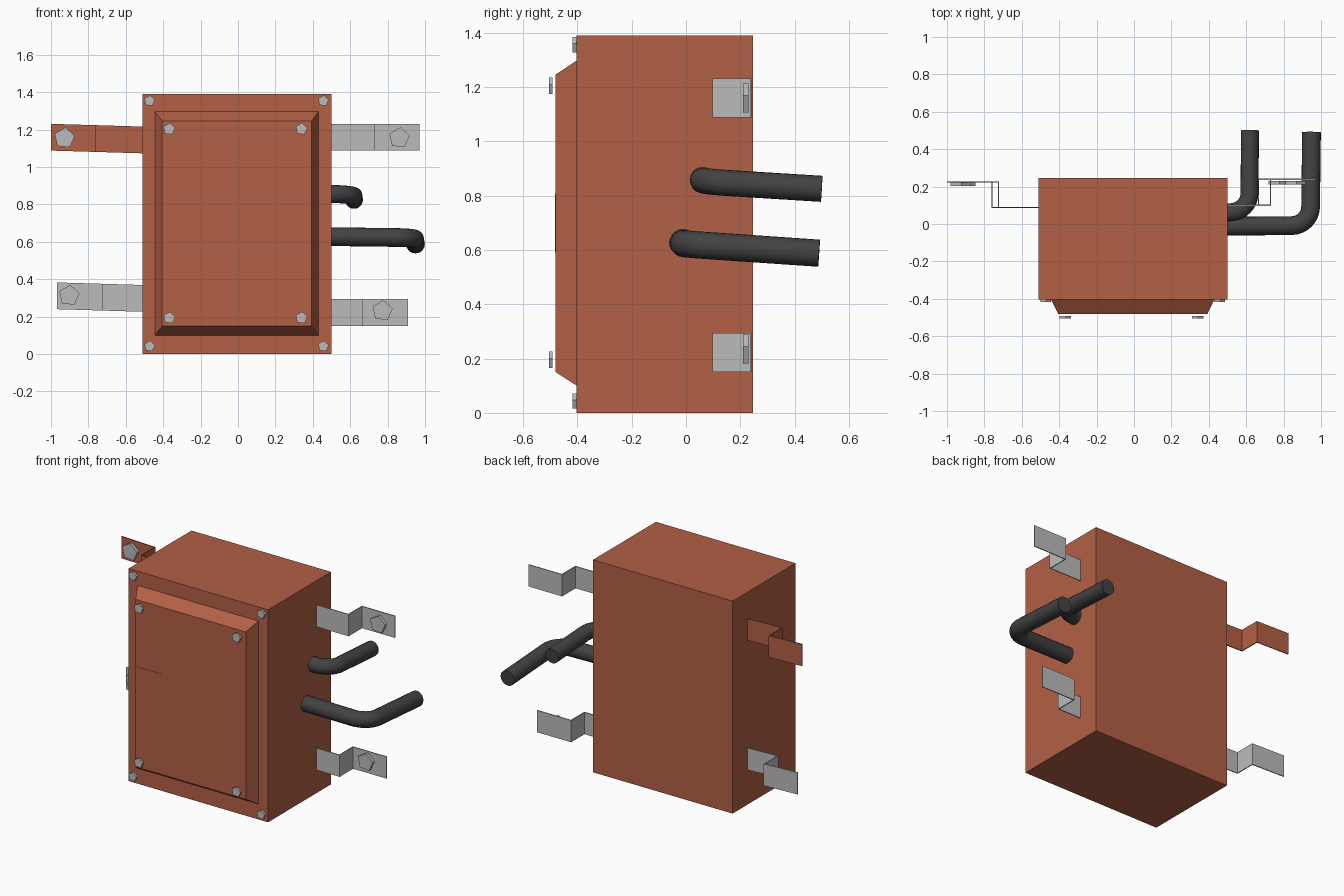
import bpy, bmesh, math
from mathutils import Vector, Matrix

if "Cube" in bpy.data.objects:
    bpy.data.objects.remove(bpy.data.objects["Cube"])


def material(name, rgb):
    m = bpy.data.materials.new(name)
    m.diffuse_color = (*rgb, 1)
    m.use_nodes = True
    m.node_tree.nodes["Principled BSDF"].inputs["Base Color"].default_value = m.diffuse_color
    return m


RUST = material("rust_red", (0.45, 0.115, 0.06))
STEEL = material("light_steel", (0.50, 0.50, 0.50))
RUBBER = material("dark_rubber", (0.055, 0.055, 0.055))


def finish(name, bm, mat):
    bmesh.ops.recalc_face_normals(bm, faces=bm.faces)
    me = bpy.data.meshes.new(name)
    bm.to_mesh(me)
    bm.free()
    me.materials.append(mat)
    ob = bpy.data.objects.new(name, me)
    bpy.context.collection.objects.link(ob)
    return ob


def loft(name, rings, mat):
    """Solid joining two matching outlines."""
    bm = bmesh.new()
    a, b = [[bm.verts.new(p) for p in ring] for ring in rings]
    n = len(a)
    bm.faces.new(a)
    bm.faces.new(b)
    for i in range(n):
        j = (i + 1) % n
        bm.faces.new((a[i], a[j], b[j], b[i]))
    return finish(name, bm, mat)


def rect(x0, x1, z0, z1, y):
    return [(x0, y, z0), (x1, y, z0), (x1, y, z1), (x0, y, z1)]


def bolt(name, x, z, r, y0, y1, turn=0.12):
    """Five-sided bolt head facing forward."""
    def ring(y):
        return [(x + r * math.sin(turn + i * math.tau / 5), y,
                 z + r * math.cos(turn + i * math.tau / 5)) for i in range(5)]
    return loft(name, [ring(y0), ring(y1)], STEEL)


def bracket(name, side, start, step, end, z_in, z_out, y_in, y_out, mat):
    """Thin Z-bent strap; its height drifts from z_in to z_out (bottom edge)."""
    t, h = 0.006, 0.143
    prof = [(start, y_in), (step - t, y_in), (step - t, y_out), (end, y_out),
            (end, y_out + t), (step, y_out + t), (step, y_in + t), (start, y_in + t)]
    prof = [(start, y_in + t), (step - t, y_in + t), (step - t, y_out + t), (end, y_out + t),
            (end, y_out), (step, y_out), (step, y_in), (start, y_in)]

    def ring(dz):
        return [(side * x, y, z_in + (z_out - z_in) * (x - start) / (end - start) + dz)
                for x, y in prof]
    return loft(name, [ring(0), ring(h)], mat)


def pipe(name, start, corner, end, r, bend):
    """Round hose with one rounded elbow."""
    s, c, e = map(Vector, (start, corner, end))
    p, q = c + (s - c).normalized() * bend, c + (e - c).normalized() * bend
    pts = [s]
    o = p + q - c                      # elbow centre
    for i in range(9):
        a = math.pi / 2 * i / 8
        pts.append(o + (p - o) * math.cos(a) + (q - o) * math.sin(a))
    pts.append(e)
    bm = bmesh.new()
    rings, sides = [], 20
    for i, pt in enumerate(pts):
        d = (pts[min(i + 1, len(pts) - 1)] - pts[max(i - 1, 0)]).normalized()
        u = d.cross(Vector((0, 0, 1))).normalized()
        v = u.cross(d)
        rings.append([bm.verts.new(pt + r * (u * math.cos(k * math.tau / sides)
                                             + v * math.sin(k * math.tau / sides)))
                      for k in range(sides)])
    for a, b in zip(rings, rings[1:]):
        for k in range(sides):
            j = (k + 1) % sides
            bm.faces.new((a[k], a[j], b[j], b[k]))
    bm.faces.new(rings[0])
    bm.faces.new(rings[-1])
    ob = finish(name, bm, RUBBER)
    bpy.ops.object.select_all(action='DESELECT')
    ob.select_set(True)
    bpy.context.view_layer.objects.active = ob
    bpy.ops.object.shade_smooth_by_angle(angle=math.radians(40))


# Housing, bevelled front cover and small label plate
loft("box_body", [rect(-0.51, 0.50, 0, 1.39, -0.403), rect(-0.51, 0.50, 0, 1.39, 0.247)], RUST)
loft("front_cover", [rect(-0.445, 0.43, 0.10, 1.298, -0.402),
                     rect(-0.405, 0.393, 0.15, 1.246, -0.48)], RUST)
loft("blank_plate", [rect(-0.405, -0.213, 0.59, 0.808, -0.479),
                     rect(-0.405, -0.213, 0.59, 0.808, -0.482)], RUST)

# Corner and cover bolts
for z in (0.042, 1.354):
    for x in (-0.473, 0.456):
        bolt("corner_bolt", x, z, 0.03, -0.417, -0.40)
for z in (0.194, 1.203):
    for x in (-0.368, 0.339):
        bolt("cover_bolt", x, z, 0.033, -0.505, -0.492)

# Mounting brackets with their bolts
bracket("bracket_upper_right", 1, 0.49, 0.733, 0.97, 1.088, 1.088, 0.097, 0.236, STEEL)
bracket("bracket_lower_right", 1, 0.49, 0.668, 0.91, 0.151, 0.151, 0.097, 0.236, STEEL)
bracket("bracket_upper_left", -1, 0.50, 0.763, 1.0, 1.073, 1.088, 0.085, 0.222, RUST)
bracket("bracket_lower_left", -1, 0.50, 0.728, 0.967, 0.226, 0.240, 0.085, 0.222, STEEL)
for x, z, y in ((0.862, 1.156, 0.21), (0.772, 0.232, 0.21),
                (-0.928, 1.155, 0.203), (-0.903, 0.313, 0.203)):
    bolt("bracket_bolt", x, z, 0.057, y, y + 0.02, 0.1)

# Bent hoses leaving the right side
pipe("upper_hose", (0.49, 0.062, 0.857), (0.617, 0.065, 0.852), (0.62, 0.50, 0.825), 0.048, 0.10)
pipe("lower_hose", (0.49, -0.012, 0.628), (0.943, -0.008, 0.622), (0.949, 0.49, 0.588), 0.05, 0.10)
